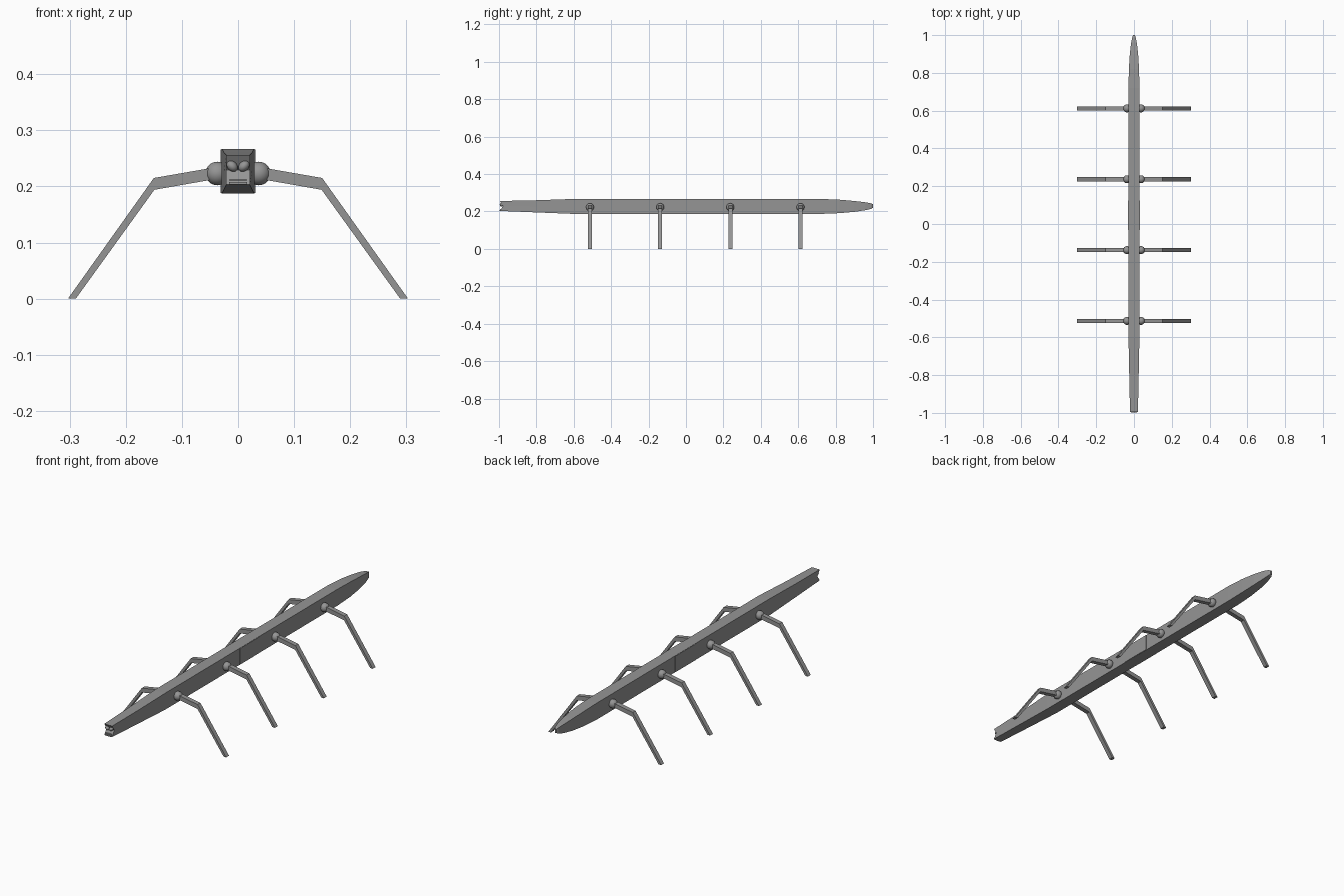
import bpy, bmesh, math
from mathutils import Matrix, Vector

if "Cube" in bpy.data.objects:
    bpy.data.objects.remove(bpy.data.objects["Cube"], do_unlink=True)

grey = bpy.data.materials.new("plain_grey")
grey.use_nodes = True
grey.diffuse_color = (0.3, 0.3, 0.3, 1)
grey.node_tree.nodes["Principled BSDF"].inputs["Base Color"].default_value = (0.3, 0.3, 0.3, 1)


def make(name, bm, smooth=False):
    bmesh.ops.recalc_face_normals(bm, faces=bm.faces)
    for f in bm.faces:
        f.smooth = smooth
    me = bpy.data.meshes.new(name)
    bm.to_mesh(me)
    bm.free()
    me.materials.append(grey)
    ob = bpy.data.objects.new(name, me)
    bpy.context.collection.objects.link(ob)
    return ob


def box(name, centre, size):
    bm = bmesh.new()
    bmesh.ops.create_cube(bm, size=1, matrix=Matrix.Translation(centre) @ Matrix.Diagonal((*size, 1)))
    return make(name, bm)


def ball(name, centre, radii, tilt=0):
    bm = bmesh.new()
    m = Matrix.Translation(centre) @ Matrix.Rotation(tilt, 4, 'Y') @ Matrix.Diagonal((*radii, 1))
    bmesh.ops.create_uvsphere(bm, u_segments=24, v_segments=14, radius=1, matrix=m)
    return make(name, bm, True)


# Long body: rectangular stations of y, half width, bottom, top
stations = [(-0.995, 0.021, 0.203, 0.256), (-0.8, 0.025, 0.195, 0.26), (-0.6, 0.029, 0.187, 0.267),
            (0.72, 0.029, 0.187, 0.267), (0.82, 0.027, 0.191, 0.263), (0.9, 0.022, 0.198, 0.256),
            (0.96, 0.015, 0.207, 0.249), (0.99, 0.009, 0.214, 0.243), (1.0, 0.004, 0.22, 0.238)]
bm = bmesh.new()
rings = []
for i, (y, w, lo, hi) in enumerate(stations):
    mid_y = y + 0.017 if i == 0 else y      # notched face at the front
    mid = (lo + hi) / 2
    rings.append([bm.verts.new(p) for p in ((-w, y, lo), (w, y, lo), (w, mid_y, mid),
                                            (w, y, hi), (-w, y, hi), (-w, mid_y, mid))])
for a, b in zip(rings, rings[1:]):
    for k in range(6):
        n = (k + 1) % 6
        bm.faces.new((a[k], a[n], b[n], b[k]))
for r in (rings[0], rings[-1]):
    bm.faces.new((r[0], r[1], r[2], r[5]))
    bm.faces.new((r[5], r[2], r[3], r[4]))
make("body", bm)

# Mouth: two thin lips
box("lower_lip", (0, -0.99, 0.2055), (0.032, 0.016, 0.005))
box("upper_lip", (0, -0.987, 0.2115), (0.03, 0.016, 0.004))

# Leg profile in x and z, bent at the knee
profile = [(0.035, 0.235), (0.15, 0.215), (0.303, 0.0), (0.289, 0.0), (0.149, 0.194), (0.035, 0.214)]


def leg(name, side, y):
    bm = bmesh.new()
    half = 0.011
    front = [bm.verts.new((side * x, y - half, z)) for x, z in profile]
    back = [bm.verts.new((side * x, y + half, z)) for x, z in profile]
    for r in (front, back):     # split at the knee
        bm.faces.new((r[0], r[1], r[4], r[5]))
        bm.faces.new((r[1], r[2], r[3], r[4]))
    for k in range(6):
        n = (k + 1) % 6
        bm.faces.new((front[k], front[n], back[n], back[k]))
    make(name, bm)


for side, tag in ((1, "left"), (-1, "right")):
    ball(tag + "_eye", (side * 0.0105, -0.986, 0.236), (0.011, 0.01, 0.0085), -side * math.radians(45))
    box(tag + "_side_panel", (side * 0.0295, 0.047, 0.227), (0.003, 0.155, 0.078))
    for i in range(4):
        y = -0.513 + 0.375 * i
        ball(f"{tag}_leg_joint_{i + 1}", (side * 0.037, y, 0.223), (0.021, 0.021, 0.021))
        leg(f"{tag}_leg_{i + 1}", side, y)
